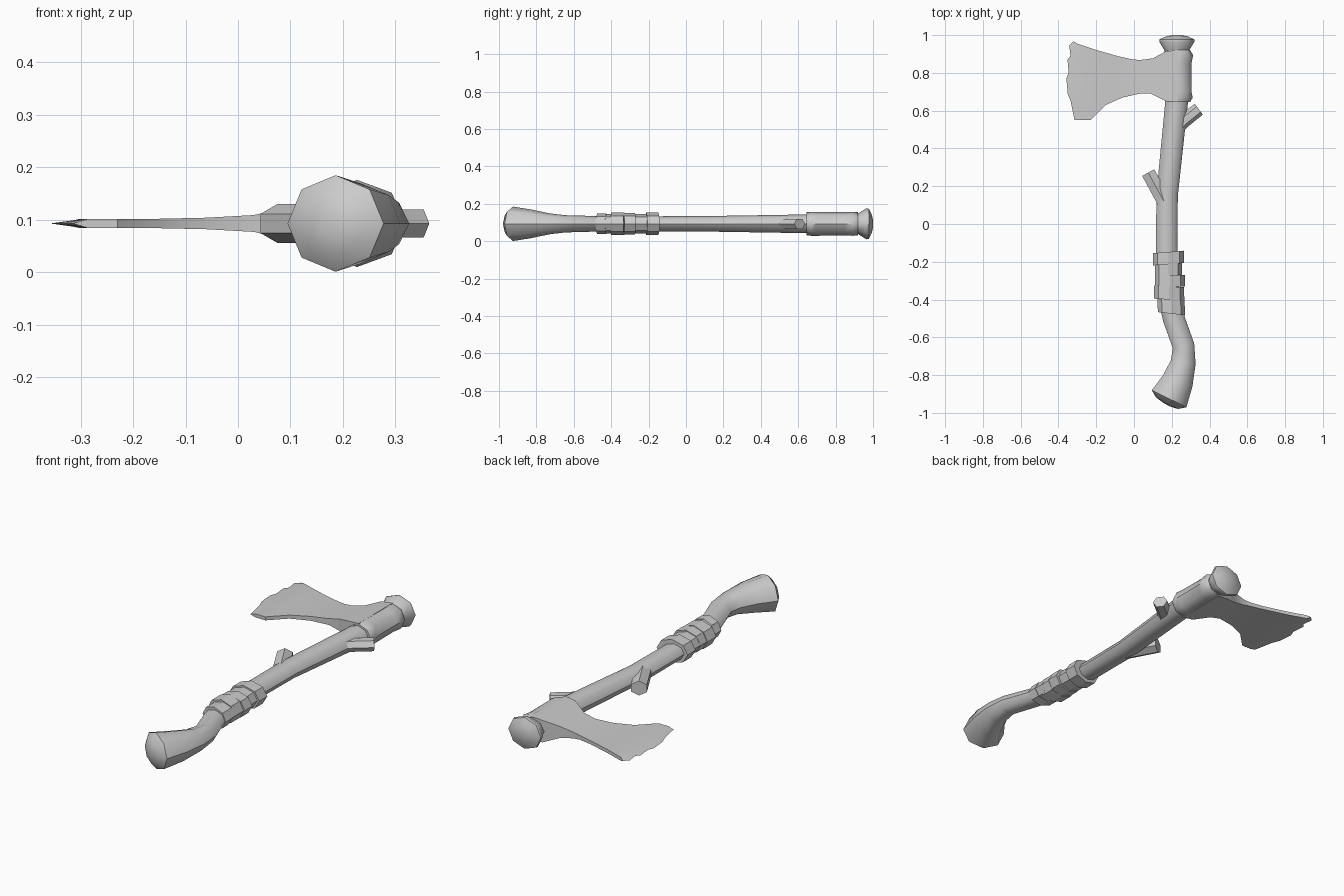
import bpy, math
from mathutils import Vector

if "Cube" in bpy.data.objects:
    bpy.data.objects.remove(bpy.data.objects["Cube"])

ZC = 0.093  # height of the weapon's mid plane


def make(name, verts, faces, angle):
    me = bpy.data.meshes.new(name)
    me.from_pydata(verts, [], faces)
    ob = bpy.data.objects.new(name, me)
    bpy.context.collection.objects.link(ob)
    bpy.ops.object.select_all(action='DESELECT')
    ob.select_set(True)
    bpy.context.view_layer.objects.active = ob
    bpy.ops.object.mode_set(mode='EDIT')
    bpy.ops.mesh.select_all(action='SELECT')
    bpy.ops.mesh.normals_make_consistent(inside=False)
    bpy.ops.object.mode_set(mode='OBJECT')
    bpy.ops.object.shade_smooth_by_angle(angle=math.radians(angle))
    return ob


def loft(name, rings, sides=8, tilt=0.0, axis=None, angle=46, turn=0.0):
    """Tube through rings of (x, y, radius in plane, radius in z)."""
    pts = [Vector((r[0], r[1], 0)) for r in rings]
    verts, faces = [], []
    for i, (x, y, rx, rz) in enumerate(rings):
        d = Vector(axis + (0,)) if axis else pts[min(i + 1, len(pts) - 1)] - pts[max(i - 1, 0)]
        a = math.atan2(d.y, d.x) + tilt
        side = Vector((math.sin(a), -math.cos(a), 0))
        for k in range(sides):
            t = 2 * math.pi * k / sides + turn
            p = pts[i] + side * rx * math.cos(t)
            verts.append((p.x, p.y, ZC + rz * math.sin(t)))
    for i in range(len(rings) - 1):
        for k in range(sides):
            n = (k + 1) % sides
            faces.append((i * sides + k, i * sides + n, (i + 1) * sides + n, (i + 1) * sides + k))
    faces.append(tuple(range(sides)))
    faces.append(tuple(range(len(verts) - sides, len(verts))))
    return make(name, verts, faces, angle)


# curved wooden handle with flared, domed butt
loft("handle", [(.227, .93, .06, .05), (.225, .64, .06, .05), (.175, .15, .057, .042),
                (.173, -.2, .056, .04), (.185, -.38, .058, .041), (.21, -.5, .058, .042),
                (.262, -.645, .058, .046), (.261, -.73, .066, .056),
                (.232, -.83, .083, .077), (.186, -.925, .102, .092),
                (.174, -.948, .066, .06), (.17, -.955, .02, .018)])

# top knob
loft("top_knob", [(.227, .89, .062, .05), (.227, .92, .066, .055), (.227, .965, .093, .083),
                  (.227, .978, .092, .08), (.227, .994, .055, .048), (.227, 1.0, .02, .018)],
     axis=(0, 1))

# axe socket
loft("axe_socket", [(.232, .645, .065, .058), (.236, .67, .075, .064), (.236, .70, .068, .064),
                    (.236, .85, .068, .062), (.238, .895, .075, .064), (.232, .92, .065, .058)],
     axis=(0, 1))

# blade: stations of (top x, top y, bottom x, bottom y, half thickness)
stations = [(.23, .92, .23, .645, .062), (.17, .915, .17, .65, .056), (.10, .877, .09, .69, .03),
            (.03, .868, .03, .69, .016), (-.01, .872, -.06, .67, .011),
            (-.08, .887, -.15, .63, .009), (-.2, .921, -.23, .55, .009),
            (-.30, .955, -.285, .55, .009)]
chipped_edge = [(-.32, .967), (-.343, .945), (-.336, .89), (-.352, .87), (-.346, .80),
                (-.358, .77), (-.351, .69), (-.335, .65), (-.315, .55)]
n = len(chipped_edge)
verts, faces = [], []
for s in (1, -1):
    for xt, yt, xb, yb, t in stations:
        for j in range(n):
            f = j / (n - 1)
            verts.append((xt + (xb - xt) * f, yt + (yb - yt) * f, ZC + s * t))
m = len(stations)
off = m * n
edge0 = 2 * off
verts += [(x, y, ZC) for x, y in chipped_edge]


def vid(layer, i, j):
    return edge0 + j if i == m else layer * off + i * n + j


for layer in (0, 1):
    for i in range(m):
        for j in range(n - 1):
            faces.append((vid(layer, i, j), vid(layer, i + 1, j),
                          vid(layer, i + 1, j + 1), vid(layer, i, j + 1)))
for j in (0, n - 1):
    for i in range(m - 1):
        faces.append((vid(0, i, j), vid(0, i + 1, j), vid(1, i + 1, j), vid(1, i, j)))
    faces.append((vid(0, m - 1, j), vid(0, m, j), vid(1, m - 1, j)))
for j in range(n - 1):
    faces.append((vid(0, 0, j), vid(0, 0, j + 1), vid(1, 0, j + 1), vid(1, 0, j)))
make("axe_blade", verts, faces, 25)

# grip wraps: (x, upper y, lower y, radius in plane, radius in z, tilt)
wraps = [(.182, -.148, -.213, .083, .06, .08), (.183, -.20, -.28, .072, .052, -.05),
         (.19, -.272, -.332, .08, .058, .03), (.186, -.33, -.40, .08, .06, -.06),
         (.196, -.39, -.44, .071, .052, .1), (.198, -.425, -.475, .072, .054, -.12)]
for i, (x, y0, y1, rx, rz, tilt) in enumerate(wraps):
    loft(f"grip_wrap_{i + 1}", [(x, y0, rx, rz), (x, y1, rx, rz)], tilt=tilt, angle=30)

# cut branch stubs
loft("left_branch_stub", [(.17, .10, .044, .037), (.075, .272, .042, .037)],
     sides=6, angle=30, turn=math.pi / 6)
loft("right_branch_stub", [(.225, .50, .036, .031), (.265, .545, .036, .031),
                           (.343, .608, .036, .031)],
     sides=6, angle=30, axis=(.8, .6))
